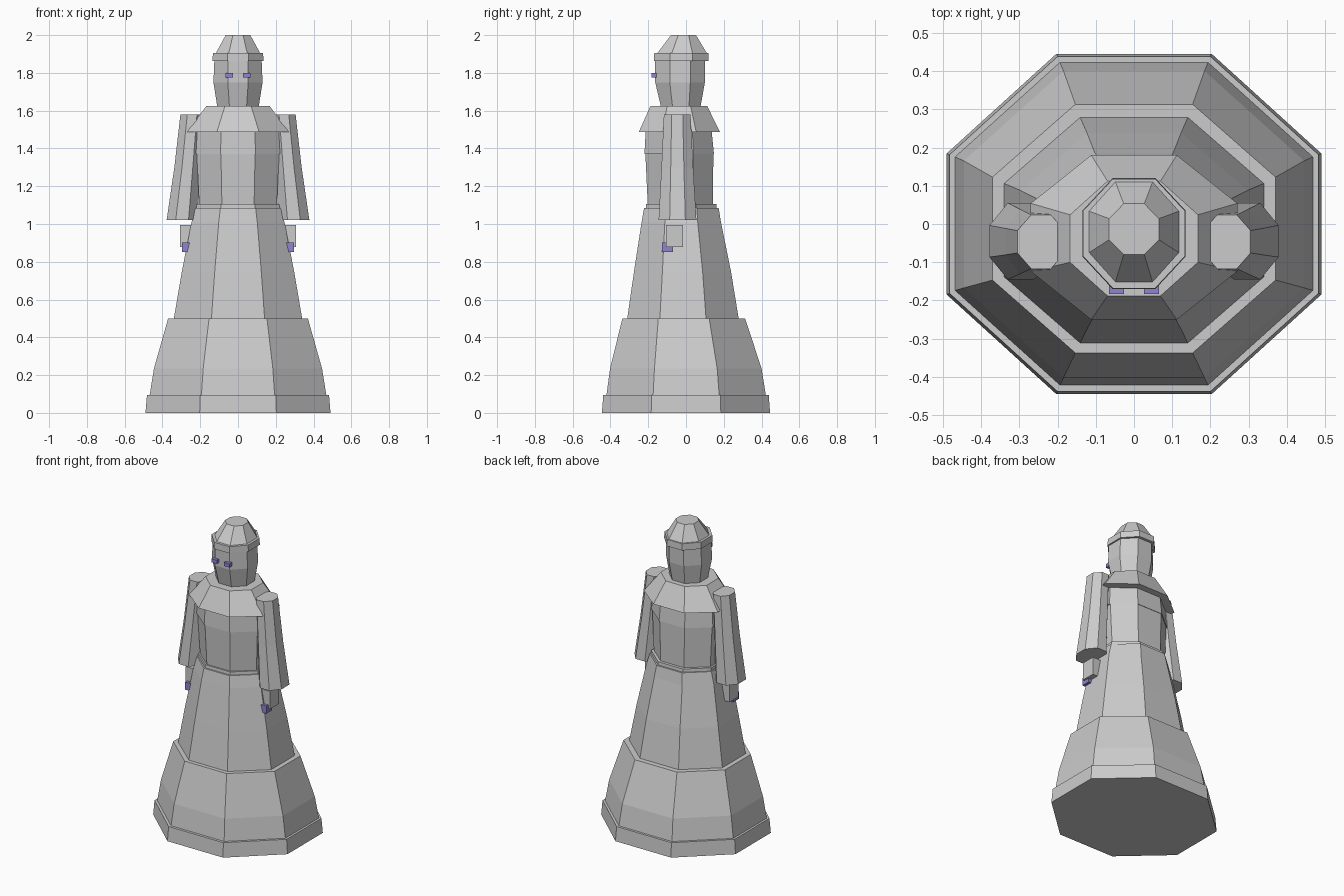
import bpy, bmesh, math


def material(name, rgb):
    m = bpy.data.materials.new(name)
    m.diffuse_color = (*rgb, 1)
    return m


GREY = material("stone grey", (0.60, 0.60, 0.60))
PURPLE = material("soft purple", (0.28, 0.23, 0.62))
T = math.tan(math.pi / 8)
OCT = [(T, -1), (1, -T), (1, T), (T, 1), (-T, 1), (-1, T), (-1, -T), (-T, -1)]
BOX = [(1, -1), (1, 1), (-1, 1), (-1, -1)]


def loft(name, rings, mat=GREY, shape=OCT):
    """Closed stack of cross-sections; ring = (z, half_x, y_min, y_max, centre_x)."""
    bm = bmesh.new()
    loops = []
    for z, hx, y0, y1, *c in rings:
        cx = c[0] if c else 0
        cy, hy = (y0 + y1) / 2, (y1 - y0) / 2
        loops.append([bm.verts.new((cx + hx * u, cy + hy * v, z)) for u, v in shape])
    n = len(shape)
    for a, b in zip(loops, loops[1:]):
        for i in range(n):
            j = (i + 1) % n
            bm.faces.new((a[i], a[j], b[j], b[i]))
    bm.faces.new(loops[0][::-1])
    bm.faces.new(loops[-1])
    bmesh.ops.recalc_face_normals(bm, faces=bm.faces)
    me = bpy.data.meshes.new(name)
    bm.to_mesh(me)
    bm.free()
    me.materials.append(mat)
    ob = bpy.data.objects.new(name, me)
    bpy.context.collection.objects.link(ob)
    return ob


def box(name, cx, hx, y0, y1, z0, z1, mat):
    return loft(name, [(z0, hx, y0, y1, cx), (z1, hx, y0, y1, cx)], mat, BOX)


# Robe, from the hem up
loft("hem", [(0, 0.49, -0.445, 0.445), (0.095, 0.482, -0.438, 0.438)])
loft("lower_skirt", [(0.08, 0.47, -0.423, 0.425), (0.235, 0.445, -0.402, 0.40),
                     (0.50, 0.37, -0.337, 0.313)])
loft("upper_skirt", [(0.48, 0.343, -0.314, 0.282), (0.75, 0.297, -0.275, 0.238),
                     (1.01, 0.246, -0.235, 0.185), (1.085, 0.225, -0.222, 0.173)])
loft("belt", [(1.08, 0.22, -0.213, 0.163), (1.105, 0.218, -0.211, 0.161)])
loft("torso", [(1.09, 0.205, -0.202, 0.142), (1.37, 0.218, -0.215, 0.145)])
loft("chest", [(1.37, 0.224, -0.22, 0.148), (1.50, 0.215, -0.213, 0.135)])
loft("shoulder_cape", [(1.487, 0.27, -0.25, 0.18), (1.625, 0.167, -0.188, 0.112)])

# Head and cap
loft("head", [(1.61, 0.108, -0.13, 0.075), (1.75, 0.13, -0.163, 0.1),
              (1.87, 0.125, -0.163, 0.102)])
loft("cap_band", [(1.862, 0.135, -0.17, 0.12), (1.905, 0.133, -0.168, 0.118)])
loft("cap", [(1.90, 0.12, -0.155, 0.113), (2.0, 0.065, -0.08, 0.053)])

# Mirrored eyes, sleeves, hands and held pieces
for side, s in (("left", -1), ("right", 1)):
    box(side + "_eye", s * 0.046, 0.02, -0.183, -0.155, 1.776, 1.8, PURPLE)
    loft(side + "_sleeve", [(1.02, 0.082, -0.145, 0.055, s * 0.296),
                            (1.30, 0.069, -0.13, 0.038, s * 0.268),
                            (1.58, 0.062, -0.117, 0.024, s * 0.243)])
    box(side + "_hand", s * 0.272, 0.036, -0.107, -0.015, 0.878, 0.995, GREY)
    box(side + "_ring", s * 0.272, 0.024, -0.127, -0.07, 0.853, 0.903, PURPLE)
